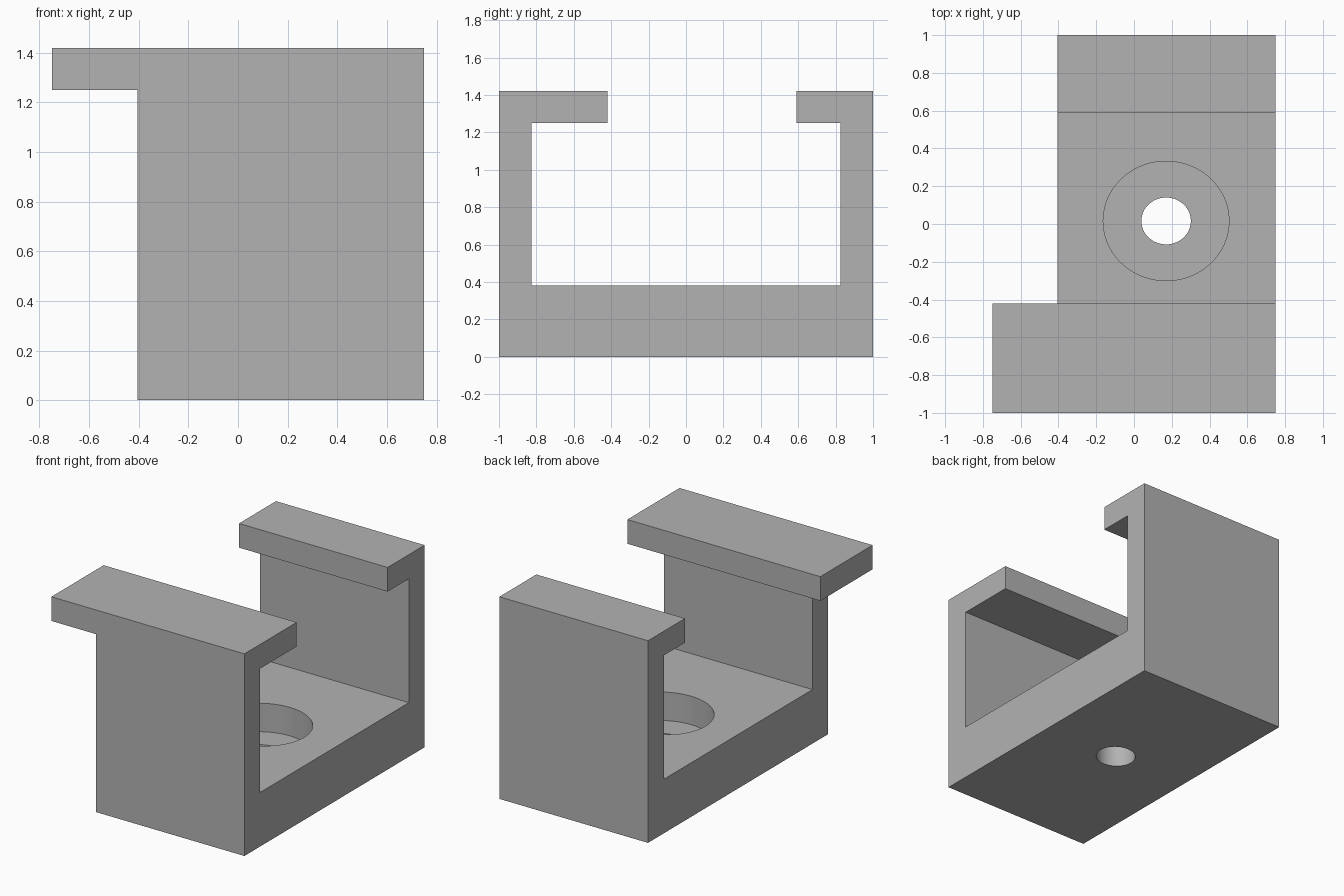
import bpy, bmesh
from mathutils import Matrix

cube = bpy.data.objects.get("Cube")
if cube:
    bpy.data.objects.remove(cube, do_unlink=True)

grey = bpy.data.materials.new("plain grey")
grey.use_nodes = True
colour = (0.45, 0.45, 0.45, 1)
grey.diffuse_color = colour
grey.node_tree.nodes["Principled BSDF"].inputs["Base Color"].default_value = colour

LEFT, RIGHT, ARM_END = 0.75, -0.405, -0.75
TOP, LIP_Z, BASE_Z, BORE_Z = 1.42, 1.25, 0.38, 0.18
WALL_Y, FRONT_LIP, BACK_LIP = 0.825, -0.42, 0.59


def add_object(name, bm):
    bmesh.ops.recalc_face_normals(bm, faces=bm.faces)
    mesh = bpy.data.meshes.new(name)
    bm.to_mesh(mesh)
    bm.free()
    mesh.materials.append(grey)
    obj = bpy.data.objects.new(name, mesh)
    bpy.context.collection.objects.link(obj)
    return obj


def prism(name, profile, x0, x1):
    """Extrude a (y, z) profile along x."""
    bm = bmesh.new()
    face = bm.faces.new([bm.verts.new((x0, y, z)) for y, z in profile])
    moved = bmesh.ops.extrude_face_region(bm, geom=[face])["geom"]
    verts = [v for v in moved if isinstance(v, bmesh.types.BMVert)]
    bmesh.ops.translate(bm, verts=verts, vec=(x1 - x0, 0, 0))
    return add_object(name, bm)


def cut(target, name, rx, ry, z0, z1):
    """Cut an upright oval hole through the channel floor."""
    bm = bmesh.new()
    place = Matrix.Translation((0.17, 0.016, (z0 + z1) / 2)) @ Matrix.Diagonal((rx, ry, 1, 1))
    bmesh.ops.create_cone(bm, cap_ends=True, segments=96, radius1=1, radius2=1,
                          depth=z1 - z0, matrix=place)
    cutter = add_object(name, bm)
    cutter.hide_render = True
    cutter.hide_set(True)
    mod = target.modifiers.new(name, "BOOLEAN")
    mod.operation, mod.solver, mod.object = "DIFFERENCE", "EXACT", cutter
    bpy.context.view_layer.objects.active = target
    bpy.ops.object.modifier_apply(modifier=name)
    bpy.data.objects.remove(cutter, do_unlink=True)


# Channel body with inward lips on both walls
body = prism("channel_body", [
    (-1, 0), (1, 0), (1, TOP), (BACK_LIP, TOP), (BACK_LIP, LIP_Z), (WALL_Y, LIP_Z),
    (WALL_Y, BASE_Z), (-WALL_Y, BASE_Z), (-WALL_Y, LIP_Z), (FRONT_LIP, LIP_Z),
    (FRONT_LIP, TOP), (-1, TOP)], RIGHT, LEFT)

# Front lip carried on past the body as an arm
arm = prism("lip_arm", [(-1, LIP_Z), (FRONT_LIP, LIP_Z), (FRONT_LIP, TOP), (-1, TOP)],
            ARM_END, RIGHT)
union = body.modifiers.new("arm", "BOOLEAN")
union.operation, union.solver, union.object = "UNION", "EXACT", arm
bpy.context.view_layer.objects.active = body
bpy.ops.object.modifier_apply(modifier="arm")
bpy.data.objects.remove(arm, do_unlink=True)

# Counterbore and through hole in the floor
cut(body, "counterbore", 0.333, 0.316, BORE_Z, 0.6)
cut(body, "through_hole", 0.131, 0.124, -0.2, 0.3)

# Merge coplanar faces and smooth the round walls
bm = bmesh.new()
bm.from_mesh(body.data)
bmesh.ops.remove_doubles(bm, verts=bm.verts, dist=0.0001)
bmesh.ops.dissolve_limit(bm, angle_limit=0.01, verts=bm.verts, edges=bm.edges)
bm.to_mesh(body.data)
bm.free()
bpy.ops.object.select_all(action="DESELECT")
body.select_set(True)
bpy.context.view_layer.objects.active = body
bpy.ops.object.shade_smooth_by_angle(angle=0.5)
